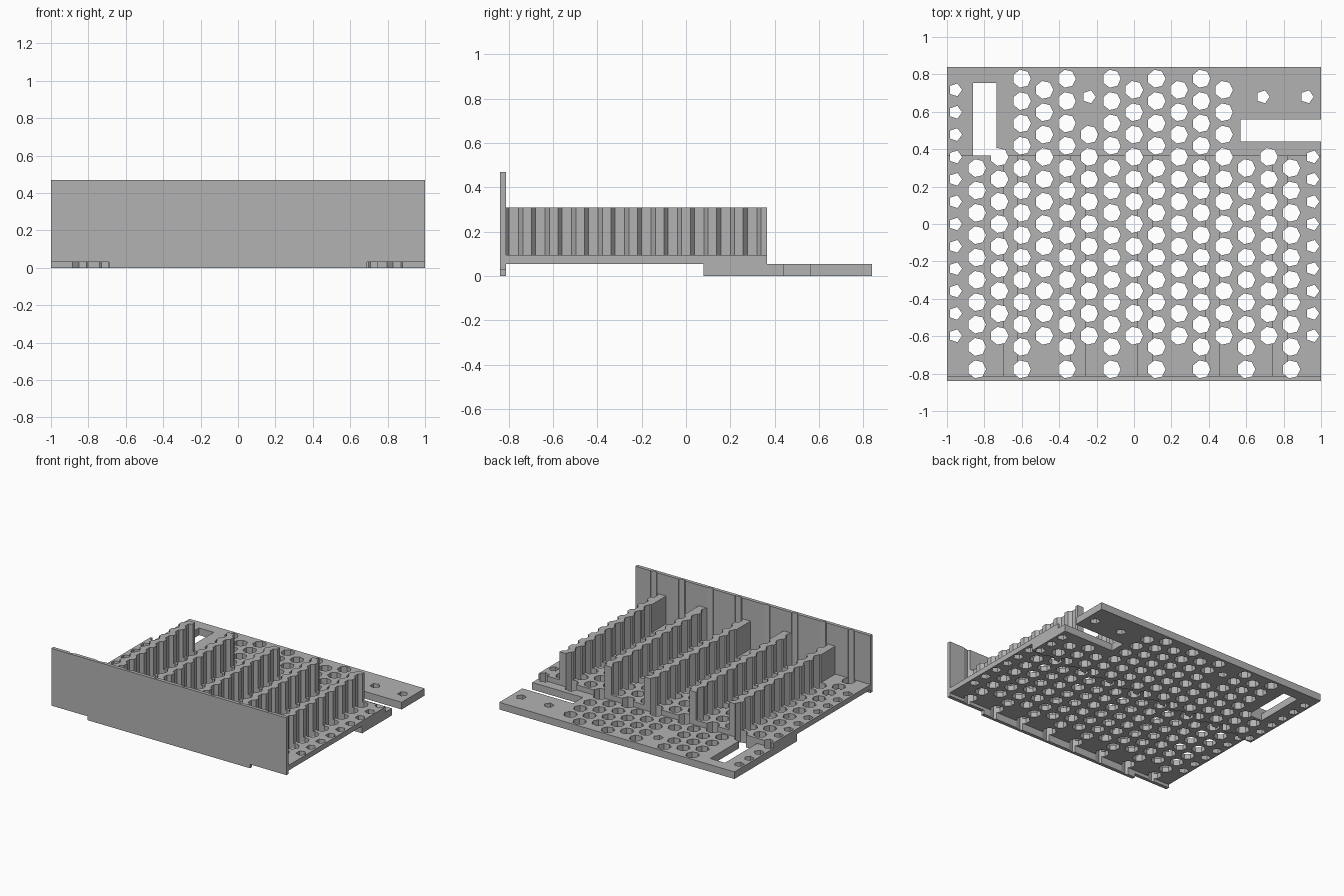
import bpy, bmesh, math

if "Cube" in bpy.data.objects:
    bpy.data.objects.remove(bpy.data.objects["Cube"])

gray = bpy.data.materials.new("plain gray")
gray.use_nodes = True
COLOR = (0.45, 0.45, 0.45, 1)
gray.diffuse_color = COLOR
gray.node_tree.nodes["Principled BSDF"].inputs["Base Color"].default_value = COLOR

PITCH = 0.1195          # spacing of the hole grid
BACK, FRONT, FACE = 0.84, -0.84, -0.813
SHELF_END, STEP = 0.365, 0.08


def new_object(name, bm):
    bmesh.ops.recalc_face_normals(bm, faces=bm.faces)
    mesh = bpy.data.meshes.new(name)
    bm.to_mesh(mesh)
    bm.free()
    mesh.materials.append(gray)
    obj = bpy.data.objects.new(name, mesh)
    bpy.context.collection.objects.link(obj)
    return obj


def prism(bm, points, low, high, axis="z"):
    """Extrude a flat outline along z or y."""
    place = (lambda a, b, h: (a, b, h)) if axis == "z" else (lambda a, b, h: (a, h, b))
    face = bm.faces.new([bm.verts.new(place(a, b, low)) for a, b in points])
    up = bmesh.ops.extrude_face_region(bm, geom=[face])
    verts = [v for v in up["geom"] if isinstance(v, bmesh.types.BMVert)]
    move = (0, 0, high - low) if axis == "z" else (0, high - low, 0)
    bmesh.ops.translate(bm, vec=move, verts=verts)


def box(name, x0, x1, y0, y1, z0, z1):
    bm = bmesh.new()
    prism(bm, [(x0, y0), (x1, y0), (x1, y1), (x0, y1)], z0, z1)
    return new_object(name, bm)


def hole(bm, x, y, sides, radius):
    angles = [2 * math.pi * k / sides for k in range(sides)]
    prism(bm, [(x + radius * math.cos(a), y + radius * math.sin(a)) for a in angles], -0.1, 0.6)


# Vent hole cutter: staggered columns, shorter where the slots and screws sit
bm = bmesh.new()
for col in range(-8, 9):
    edge = abs(col) == 8
    x = math.copysign(0.955, col) if edge else col * 0.12
    short = col in (-7, -6, 5, 6, 7, 8)
    top = 0.4 if short else 0.5 if col == -2 else 0.8
    for row in range(-7, 7):
        y = row * PITCH + (PITCH / 2 if col % 2 else PITCH)
        if col % 2 == 0 and row == -7:
            continue
        if y < top:
            hole(bm, x, y, 5 if edge else 7, 0.036 if edge else 0.049)
# Screw holes
for x in (-0.24, 0.69, 0.925):
    hole(bm, x, 0.68, 5, 0.036)
vents = new_object("vent_cutter", bm)

# Slot cutters
side_slot = box("side_slot_cutter", 0.57, 1.1, 0.44, 0.56, -0.1, 0.2)
long_slot = box("long_slot_cutter", -0.86, -0.735, SHELF_END, 0.755, -0.1, 0.2)

# Rear plate and raised shelf
rear_plate = box("rear_plate", -1, 1, STEP, BACK, 0, 0.055)
shelf = box("shelf", -1, 1, FACE, SHELF_END, 0.055, 0.095)

# Front panel, notched at both lower corners
bm = bmesh.new()
half = [(0.69, 0), (0.69, 0.03), (1, 0.03), (1, 0.47)]
prism(bm, half + [(-x, z) for x, z in reversed(half)], FRONT, FACE, "y")
front_panel = new_object("front_panel", bm)

# Divider fins between pairs of hole columns
fins = [box(f"divider_fin_{k + 1}", x - 0.04, x + 0.04, FACE, SHELF_END, 0.095, 0.31)
        for k, x in enumerate(0.06 + 0.36 * n for n in range(-2, 3))]

# Cut the holes and slots
cuts = [(part, [vents]) for part in [shelf, front_panel] + fins]
cuts.append((rear_plate, [side_slot, long_slot, vents]))
for part, cutters in cuts:
    for cutter in cutters:
        mod = part.modifiers.new("cut", "BOOLEAN")
        mod.operation = "DIFFERENCE"
        mod.solver = "EXACT"
        mod.object = cutter
    bpy.context.view_layer.update()
    evaluated = part.evaluated_get(bpy.context.evaluated_depsgraph_get())
    baked = bpy.data.meshes.new_from_object(evaluated)
    part.modifiers.clear()
    part.data = baked

for cutter in (vents, side_slot, long_slot):
    bpy.data.objects.remove(cutter)
